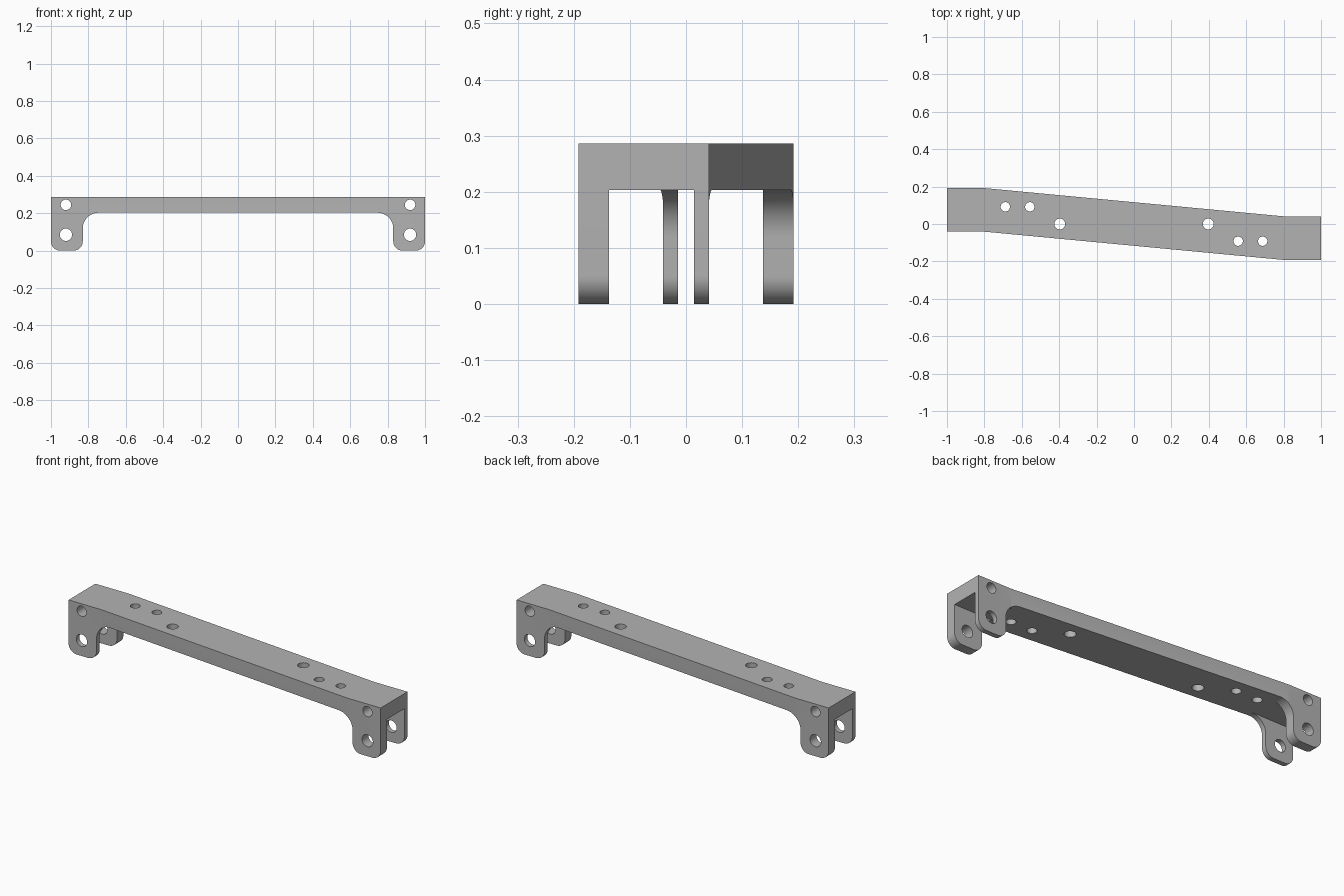
import bpy
import bmesh
from math import cos, sin, pi, radians
from mathutils import Vector

cube = bpy.data.objects.get("Cube")
if cube:
    bpy.data.objects.remove(cube, do_unlink=True)

HEIGHT, BAR_Z = 0.286, 0.203      # top of the bar, underside of the bar
LEG_X, FILLET, CORNER = 0.83, 0.085, 0.05
NEAR, FAR, WALL = 0.041, 0.192, 0.055

grey = bpy.data.materials.new("metal grey")
grey.use_nodes = True
colour = (0.45, 0.45, 0.45, 1)
grey.diffuse_color = colour
grey.node_tree.nodes["Principled BSDF"].inputs["Base Color"].default_value = colour


def arc(cx, cy, r, start, end, n=12):
    angles = [radians(start + (end - start) * i / n) for i in range(n + 1)]
    return [(cx + r * cos(a), cy + r * sin(a)) for a in angles]


def prism(name, points, axis, low, high):
    """Extrude an outline along y (points are x, z) or z (points are x, y)."""
    bm = bmesh.new()
    place = (lambda p: (p[0], low, p[1])) if axis == "y" else (lambda p: (p[0], p[1], low))
    face = bm.faces.new([bm.verts.new(place(p)) for p in points])
    moved = bmesh.ops.extrude_face_region(bm, geom=[face])["geom"]
    step = Vector((0, high - low, 0) if axis == "y" else (0, 0, high - low))
    bmesh.ops.translate(bm, vec=step, verts=[v for v in moved if isinstance(v, bmesh.types.BMVert)])
    bmesh.ops.recalc_face_normals(bm, faces=bm.faces)
    mesh = bpy.data.meshes.new(name)
    bm.to_mesh(mesh)
    bm.free()
    obj = bpy.data.objects.new(name, mesh)
    mesh.materials.append(grey)
    bpy.context.collection.objects.link(obj)
    return obj


def combine(target, tool, operation="DIFFERENCE"):
    mod = target.modifiers.new("shape", "BOOLEAN")
    mod.operation, mod.solver, mod.object = operation, "EXACT", tool
    bpy.context.view_layer.objects.active = target
    bpy.ops.object.modifier_apply(modifier=mod.name)
    bpy.data.objects.remove(tool, do_unlink=True)


# Front profile: bar with a rounded leg at each end
half = [(1, HEIGHT)]
half += arc(1 - CORNER, CORNER, CORNER, 0, -90)
half += arc(LEG_X + CORNER, CORNER, CORNER, -90, -180)
half += arc(LEG_X - FILLET, BAR_Z - FILLET, FILLET, 0, 90)
bracket = prism("bracket", half + [(-x, z) for x, z in reversed(half)], "y", -0.4, 0.4)

# Plan outline: straight ends joined by a slanting middle
side = [(-1, FAR), (-0.8, FAR), (0.8, NEAR), (1, NEAR)]
plan = prism("plan", side + [(-x, -y) for x, y in side], "z", -0.1, 0.4)
combine(bracket, plan, "INTERSECT")

# Slots splitting each leg into two plates
for s in (-1, 1):
    a, b = s * (WALL - NEAR), s * (WALL - FAR)
    x0, x1 = s * (LEG_X - FILLET - 0.01), s * 1.1
    slot = prism("slot", [(x0, a), (x1, a), (x1, b), (x0, b)], "z", -0.1, BAR_Z)
    combine(bracket, slot)

# Cross holes through the legs, and screw holes through the bar
for s in (-1, 1):
    for z, r in ((0.245, 0.028), (0.085, 0.033)):
        combine(bracket, prism("hole", arc(s * 0.92, z, r, 0, 348.75, 31), "y", -0.5, 0.5))
    for x, y, r in ((0.688, -0.092, 0.025), (0.557, -0.092, 0.025), (0.397, 0, 0.029)):
        combine(bracket, prism("hole", arc(s * x, s * y, r, 0, 348.75, 31), "z", -0.2, 0.5))

# Smooth rounds, crisp edges
bpy.ops.object.select_all(action="DESELECT")
bracket.select_set(True)
bpy.context.view_layer.objects.active = bracket
bpy.ops.object.shade_smooth_by_angle(angle=radians(30))
